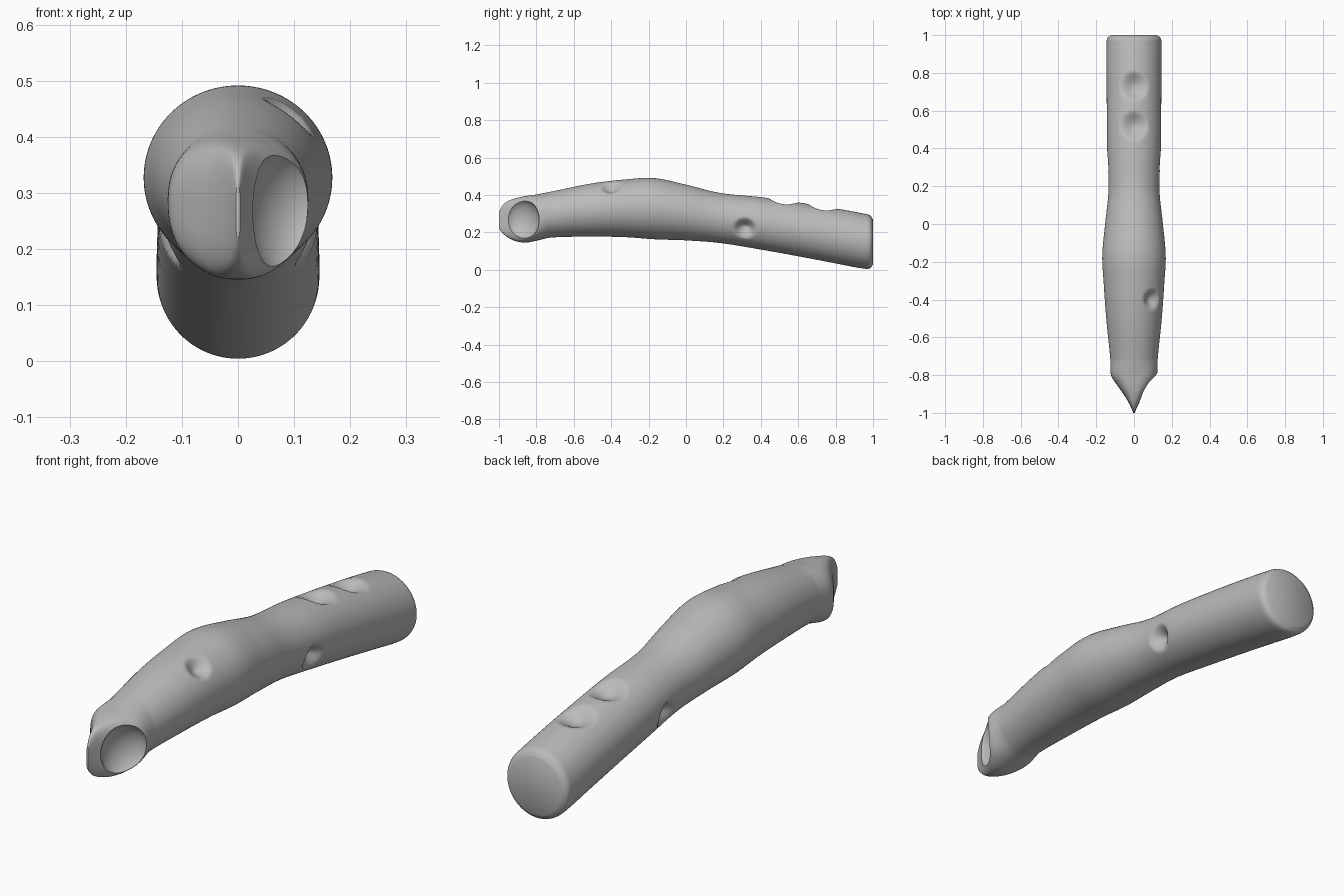
import bpy, bmesh, math
from mathutils import Vector, Matrix

if "Cube" in bpy.data.objects:
    bpy.data.objects.remove(bpy.data.objects["Cube"])

grey = bpy.data.materials.new("plain_grey")
grey.use_nodes = True
grey.diffuse_color = (0.5, 0.5, 0.5, 1)
grey.node_tree.nodes["Principled BSDF"].inputs["Base Color"].default_value = (0.5, 0.5, 0.5, 1)

# Profile stations: y, half width, bottom z, top z
STATIONS = [
    (-1.0, .004, .22, .31), (-.98, .012, .195, .345), (-.95, .026, .17, .368),
    (-.9, .056, .15, .385), (-.85, .092, .146, .395), (-.8, .122, .155, .402),
    (-.72, .125, .172, .418), (-.5, .147, .177, .462), (-.32, .16, .174, .483),
    (-.17, .168, .163, .49), (0, .153, .157, .455), (.18, .135, .143, .411),
    (.4, .142, .108, .388), (.6, .144, .072, .36), (.8, .145, .034, .328),
    (.95, .145, .006, .3), (.985, .141, .008, .29), (1.0, .122, .028, .268)]


def slope(i, k):
    a, b = STATIONS[max(i - 1, 0)], STATIONS[min(i + 1, len(STATIONS) - 1)]
    return (b[k] - a[k]) / (b[0] - a[0])


def section(i, t, k):
    """Hermite blend of profile column k between stations i and i + 1."""
    a, b = STATIONS[i], STATIONS[i + 1]
    h = b[0] - a[0]
    return ((2*t**3 - 3*t*t + 1) * a[k] + (t**3 - 2*t*t + t) * h * slope(i, k)
            + (3*t*t - 2*t**3) * b[k] + (t**3 - t*t) * h * slope(i + 1, k))


def ring(bm, y, w, lo, hi, sides=112):
    # Boxier sections toward the pointed end
    p = 2 / (2 + 0.8 * min(max((-.72 - y) / .15, 0), 1))
    verts = []
    for s in range(sides):
        a = 2 * math.pi * s / sides
        c, d = math.cos(a), math.sin(a)
        verts.append(bm.verts.new((w * math.copysign(abs(c)**p, c), y,
                     (lo + hi) / 2 + (hi - lo) / 2 * math.copysign(abs(d)**p, d))))
    return verts


# Bent tube body
bm = bmesh.new()
rings = []
for i in range(len(STATIONS) - 1):
    y0, y1 = STATIONS[i][0], STATIONS[i + 1][0]
    steps = max(4, round((y1 - y0) / .011))
    for s in range(steps):
        t = s / steps
        rings.append(ring(bm, y0 + (y1 - y0) * t, *(section(i, t, k) for k in (1, 2, 3))))
rings.append(ring(bm, *STATIONS[-1]))
for a, b in zip(rings, rings[1:]):
    for s in range(len(a)):
        n = (s + 1) % len(a)
        bm.faces.new((a[s], a[n], b[n], b[s]))
bm.faces.new(rings[0])
bm.faces.new(rings[-1])
bmesh.ops.recalc_face_normals(bm, faces=bm.faces)
bm.normal_update()

# Pressed finger dimples: centre, radius, depth
DIMPLES = [((0, .52, .37), .08, .04), ((0, .73, .34), .08, .04),
           ((.135, .315, .22), .062, .045), ((-.135, .315, .22), .062, .045),
           ((.1, -.4, .45), .058, .032)]
moves = []
for v in bm.verts:
    for c, r, depth in DIMPLES:
        d = (v.co - Vector(c)).length / r
        if d < 1:
            moves.append((v, v.normal * depth * (1 - d * d)**1.5))
for v, m in moves:
    v.co -= m

mesh = bpy.data.meshes.new("body")
bm.to_mesh(mesh)
bm.free()
body = bpy.data.objects.new("body", mesh)
bpy.context.collection.objects.link(body)
mesh.materials.append(grey)


# Scooped bowls on either side of the pointed end
def bowl_cutter(name, side):
    along = Vector((side * .51, .86, 0))
    out = Vector((side * .86, -.51, 0))
    centre = Vector((side * .08, -.87, .267)) + out * .015
    basis = Matrix((along, out, Vector((0, 0, 1)))).transposed().to_4x4()
    cb = bmesh.new()
    bmesh.ops.create_uvsphere(cb, u_segments=64, v_segments=40, radius=1)
    cb.transform(Matrix.Translation(centre) @ basis @ Matrix.Diagonal((.1, .07, .113, 1)))
    bmesh.ops.recalc_face_normals(cb, faces=cb.faces)
    me = bpy.data.meshes.new(name)
    cb.to_mesh(me)
    cb.free()
    me.materials.append(grey)
    ob = bpy.data.objects.new(name, me)
    bpy.context.collection.objects.link(ob)
    ob.hide_render = True
    ob.hide_viewport = True
    return ob


bpy.context.view_layer.objects.active = body
body.select_set(True)
for name, side in (("left_bowl_cutter", 1), ("right_bowl_cutter", -1)):
    cutter = bowl_cutter(name, side)
    mod = body.modifiers.new(name, "BOOLEAN")
    mod.operation = "DIFFERENCE"
    mod.solver = "EXACT"
    mod.object = cutter
    bpy.ops.object.modifier_apply(modifier=mod.name)
    bpy.data.objects.remove(cutter)

bpy.ops.object.shade_smooth_by_angle(angle=math.radians(40))
